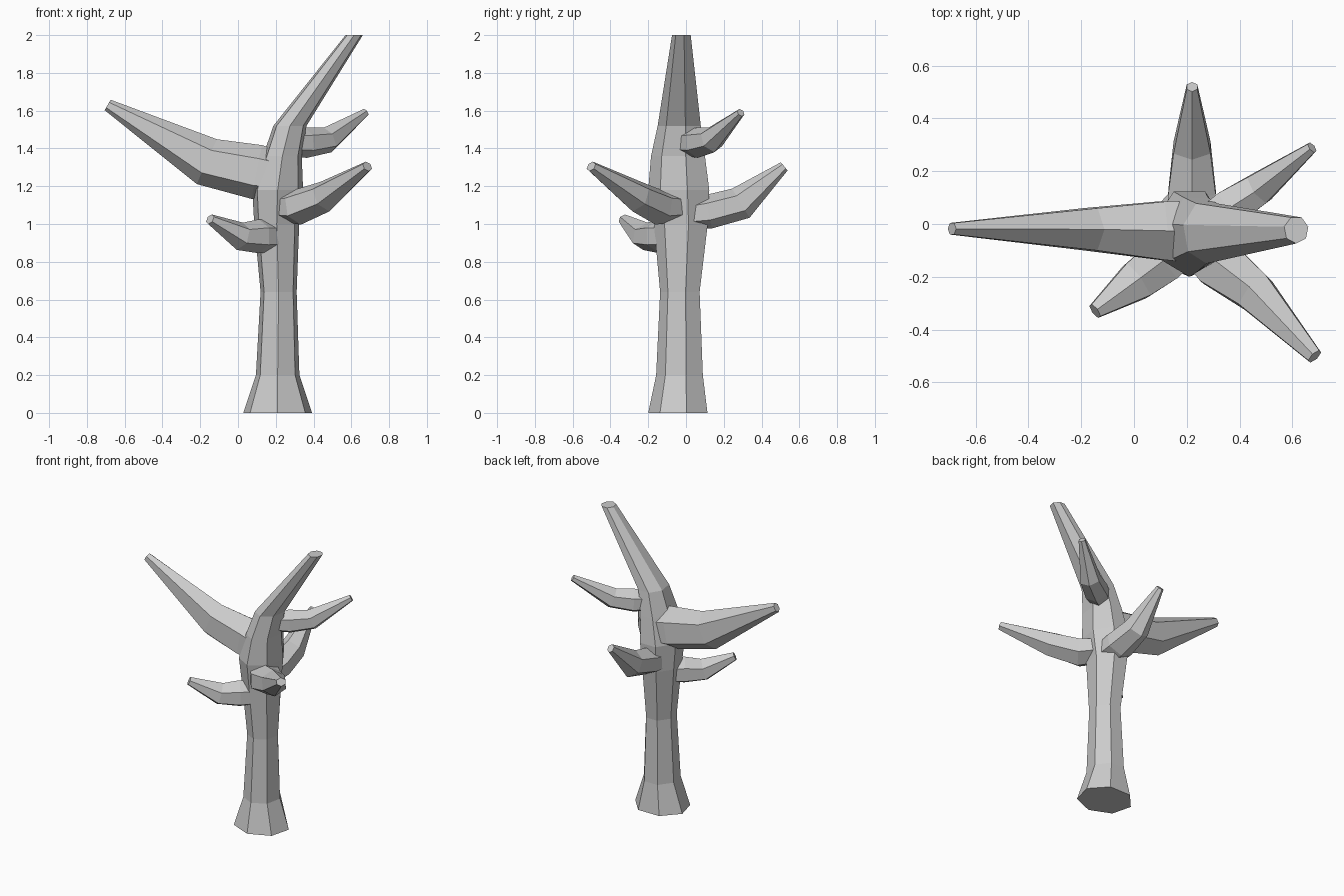
import bpy, bmesh, math
from mathutils import Vector

if "Cube" in bpy.data.objects:
    bpy.data.objects.remove(bpy.data.objects["Cube"])


def loft(name, rings, sides):
    """rings: (centre, half-width axis, half-height axis), first axis point at -height"""
    bm = bmesh.new()
    loops = []
    for c, u, v in rings:
        loop = []
        for i in range(sides):
            a = -math.pi / 2 + 2 * math.pi * i / sides
            loop.append(bm.verts.new(c + u * math.cos(a) + v * math.sin(a)))
        loops.append(loop)
    for a, b in zip(loops, loops[1:]):
        for i in range(sides):
            j = (i + 1) % sides
            bm.faces.new((a[i], a[j], b[j], b[i]))
    bm.faces.new(loops[0][::-1])
    bm.faces.new(loops[-1])
    bmesh.ops.recalc_face_normals(bm, faces=bm.faces)
    me = bpy.data.meshes.new(name)
    bm.to_mesh(me)
    bm.free()
    ob = bpy.data.objects.new(name, me)
    bpy.context.collection.objects.link(ob)
    return ob


def branch(name, pts):
    """pts: (x, y, z, half width, half height) from inside the trunk to the tip"""
    cs = [Vector(p[:3]) for p in pts]
    rings = []
    for i, p in enumerate(pts):
        t = (cs[min(i + 1, len(cs) - 1)] - cs[max(i - 1, 0)]).normalized()
        side = t.cross(Vector((0, 0, 1))).normalized()
        up = side.cross(t).normalized()
        rings.append((cs[i], side * p[3] / math.cos(math.pi / 6), up * p[4]))
    return loft(name, rings, 6)


# Trunk: flared foot, leaning top limb
trunk = [
    (.21, -.035, 0, .187, .165),
    (.21, -.028, .2, .118, .13),
    (.215, -.027, .64, .098, .11),
    (.205, -.02, 1.0, .122, .15),
    (.21, -.03, 1.18, .138, .17),
    (.235, -.035, 1.36, .105, .15),
    (.275, -.03, 1.52, .09, .12),
    (.615, -.022, 2.0, .047, .052),
]
tree = loft("tree", [(Vector((x, y, z)), Vector((rx, 0, 0)), Vector((0, ry, 0)))
                     for x, y, z, rx, ry in trunk], 7)

# Branches
limbs = {
    "left_branch": [(.2, -.03, 1.26, .115, .13), (.1, -.025, 1.275, .11, .145),
                    (-.165, -.02, 1.33, .08, .13), (-.69, -.018, 1.63, .022, .032)],
    "back_branch": [(.215, 0, 1.05, .09, .08), (.22, .12, 1.065, .09, .09),
                    (.22, .29, 1.11, .07, .09), (.22, .52, 1.305, .02, .028)],
    "front_right_branch": [(.24, -.06, 1.09, .09, .08), (.32, -.15, 1.09, .095, .095),
                           (.46, -.26, 1.145, .075, .085), (.685, -.502, 1.305, .028, .028)],
    "front_left_branch": [(.2, -.06, .935, .08, .08), (.11, -.14, .935, .085, .09),
                          (.01, -.215, .935, .075, .075), (-.148, -.33, 1.025, .028, .028)],
    "upper_right_branch": [(.27, .0, 1.43, .06, .07), (.36, .06, 1.43, .07, .08),
                           (.475, .135, 1.445, .06, .07), (.675, .29, 1.59, .02, .022)],
}
parts = [branch(n, p) for n, p in limbs.items()]

# Join the branches to the trunk as one skin
for ob in parts:
    mod = tree.modifiers.new(ob.name, "BOOLEAN")
    mod.operation = "UNION"
    mod.solver = "EXACT"
    mod.object = ob
bpy.context.view_layer.update()
deps = bpy.context.evaluated_depsgraph_get()
mesh = bpy.data.meshes.new_from_object(tree.evaluated_get(deps))
tree.modifiers.clear()
tree.data = mesh
for ob in parts:
    bpy.data.objects.remove(ob, do_unlink=True)
